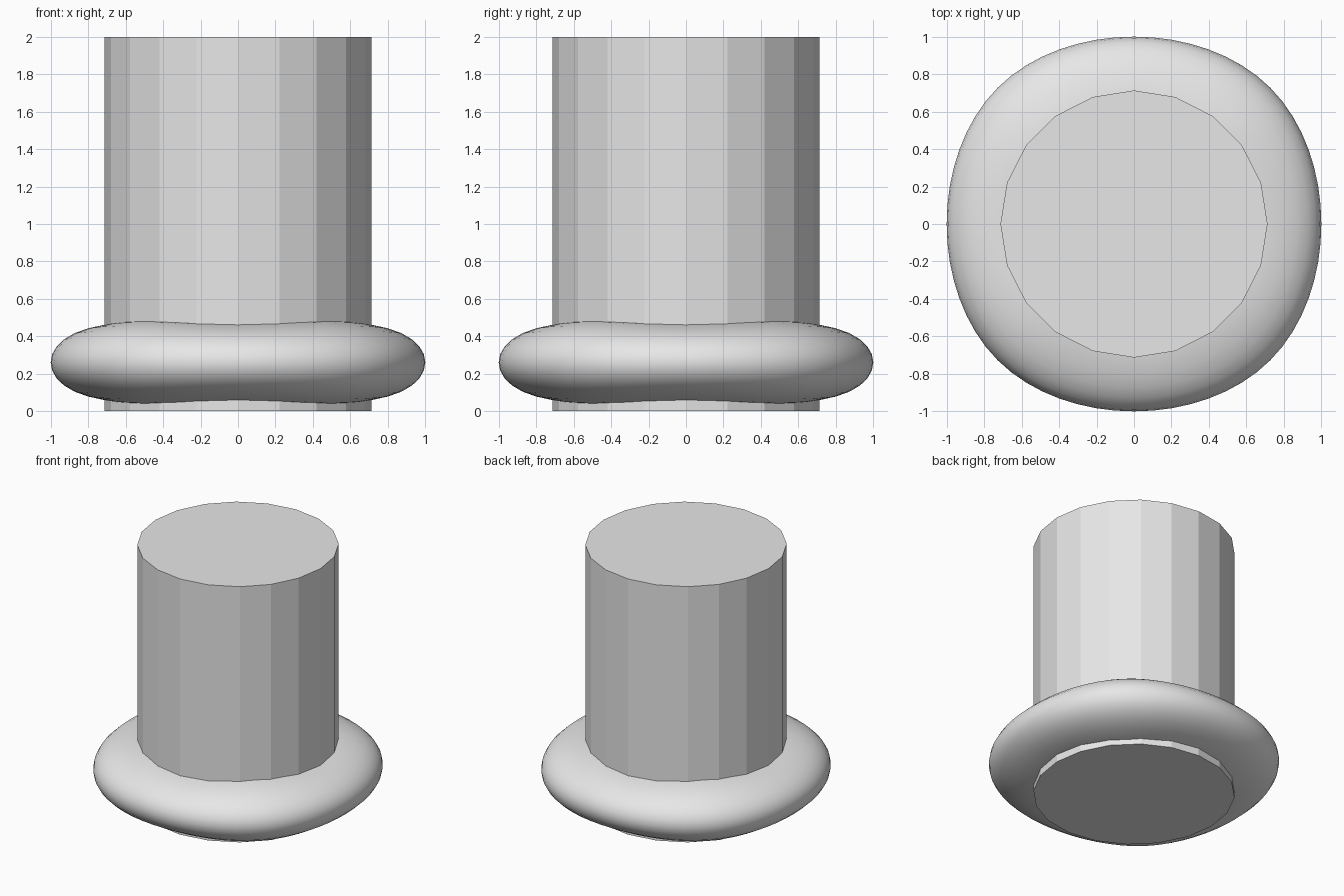
import bpy
import bmesh
from math import cos, sin, pi

cube = bpy.data.objects.get("Cube")
if cube:
    bpy.data.objects.remove(cube, do_unlink=True)

# Single grey material
grey = bpy.data.materials.new("light_grey")
grey.use_nodes = True
colour = (0.8, 0.8, 0.8, 1)
grey.diffuse_color = colour
grey.node_tree.nodes["Principled BSDF"].inputs["Base Color"].default_value = colour


def add_object(name, bm):
    bmesh.ops.recalc_face_normals(bm, faces=bm.faces)
    mesh = bpy.data.meshes.new(name)
    bm.to_mesh(mesh)
    bm.free()
    mesh.materials.append(grey)
    obj = bpy.data.objects.new(name, mesh)
    bpy.context.collection.objects.link(obj)
    return obj


# Column: twenty flat sides
bpy.ops.mesh.primitive_cylinder_add(vertices=20, radius=0.714, depth=2, location=(0, 0, 1))
column = bpy.context.object
column.name = "column"
column.data.materials.append(grey)

# Collar: rounded square ring cage, thicker at its corners, then subdivided
CENTRE_Z = 0.26
MID, CORNER = 1.09, 0.818 * 2 ** 0.5
INNER, OUTER = -0.045, 1.045
bm = bmesh.new()
rings = []
for i in range(8):
    is_corner = i % 2
    reach = CORNER if is_corner else MID
    half = 0.268 if is_corner else 0.218
    a = i * pi / 4
    ring = []
    for scale, side in ((OUTER, -1), (OUTER, 1), (max(INNER, 0.02), 1), (max(INNER, 0.02), -1)):
        r = reach * scale
        ring.append(bm.verts.new((r * cos(a), r * sin(a), CENTRE_Z + side * half)))
    rings.append(ring)
for i, ring in enumerate(rings):
    following = rings[(i + 1) % len(rings)]
    for j in range(4):
        k = (j + 1) % 4
        bm.faces.new((ring[j], following[j], following[k], ring[k]))
collar = add_object("collar", bm)
subdivision = collar.modifiers.new("rounding", "SUBSURF")
subdivision.levels = subdivision.render_levels = 3
for face in collar.data.polygons:
    face.use_smooth = True
